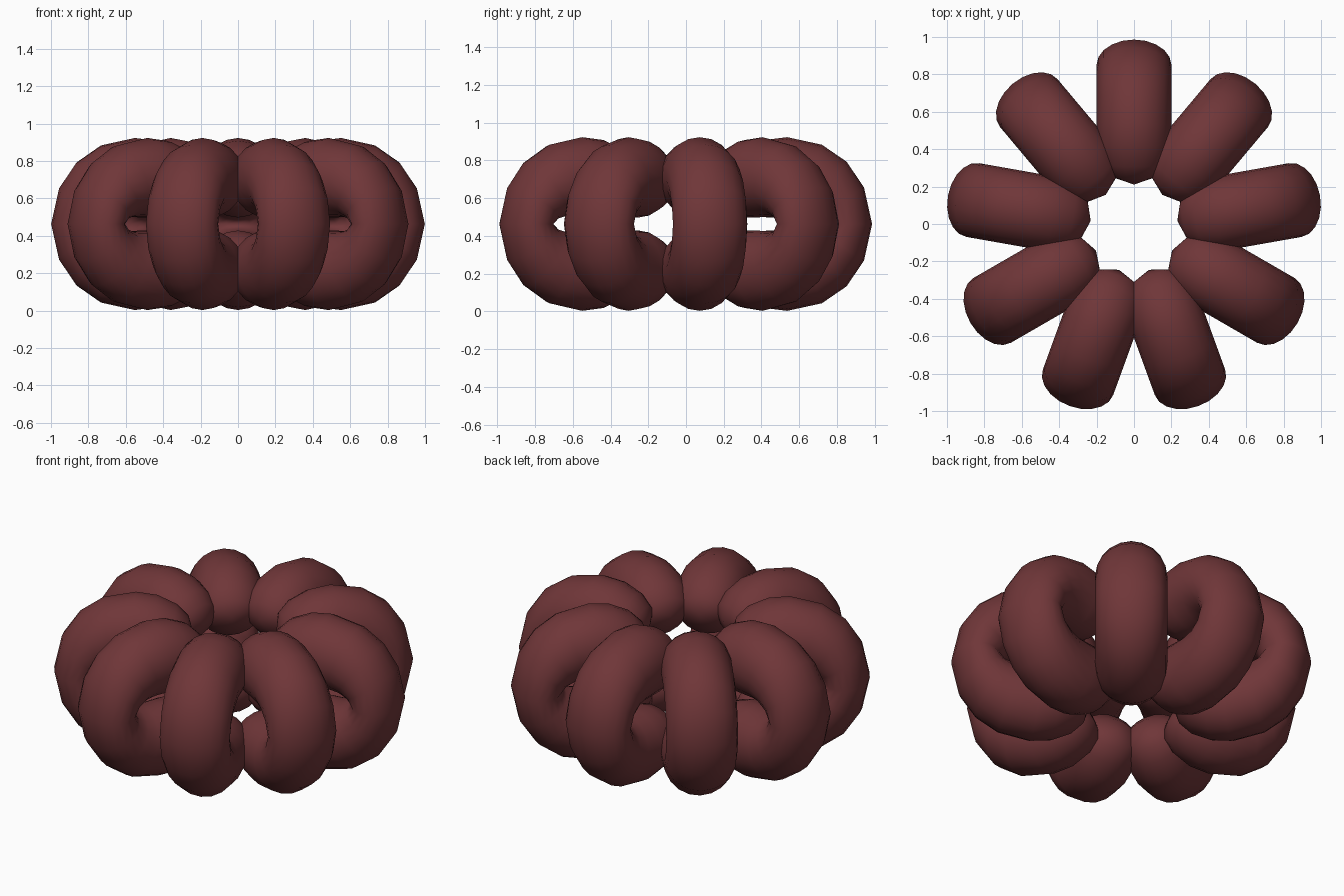
import bpy, bmesh, math

if "Cube" in bpy.data.objects:
    bpy.data.objects.remove(bpy.data.objects["Cube"])

mat = bpy.data.materials.new("dark_red")
mat.diffuse_color = (0.16, 0.037, 0.04, 1)
mat.use_nodes = True
mat.node_tree.nodes["Principled BSDF"].inputs["Base Color"].default_value = mat.diffuse_color

COUNT, SIDES, MID_Z, SHIFT_Y = 9, 20, 0.463, -0.024

# side profile of one loop: outer point, inner point, half width (upper half)
half = [((1.01, 0), (0.74, 0), 0.2),
        ((0.967, 0.194), (0.71, 0.025), 0.2),
        ((0.875, 0.33), (0.66, 0.04), 0.2),
        ((0.744, 0.42), (0.61, 0.04), 0.2),
        ((0.56, 0.46), (0.53, 0.035), 0.2),
        ((0.44, 0.445), (0.45, 0.035), 0.2),
        ((0.33, 0.395), (0.365, 0.065), 0.175),
        ((0.265, 0.33), (0.295, 0.13), 0.125)]
TIP = (0.235, 0.235)
lower = [((a[0], -a[1]), (b[0], -b[1]), w) for a, b, w in half[:0:-1]]
stations = lower + half


def build_loop(i):
    ang = math.pi / 2 + i * 2 * math.pi / COUNT
    c, s = math.cos(ang), math.sin(ang)
    bm = bmesh.new()

    def vert(r, side, z):
        return bm.verts.new((r * c - side * s, r * s + side * c + SHIFT_Y, z + MID_Z))

    # fat tube swept along the loop
    rings = []
    for a, b, w in stations:
        ring = []
        for k in range(SIDES):
            t = 2 * math.pi * k / SIDES
            f = (1 + math.cos(t)) / 2
            ring.append(vert(b[0] + (a[0] - b[0]) * f, w * math.sin(t),
                             b[1] + (a[1] - b[1]) * f))
        rings.append(ring)
    for p, q in zip(rings, rings[1:]):
        for k in range(SIDES):
            n = (k + 1) % SIDES
            bm.faces.new((p[k], p[n], q[n], q[k]))
    # rounded inner ends
    for ring, z in ((rings[0], -TIP[1]), (rings[-1], TIP[1])):
        tip = vert(TIP[0], 0, z)
        for k in range(SIDES):
            bm.faces.new((ring[k], ring[(k + 1) % SIDES], tip))
    bmesh.ops.recalc_face_normals(bm, faces=bm.faces)
    for f in bm.faces:
        f.smooth = True
    me = bpy.data.meshes.new("padded_loop")
    bm.to_mesh(me)
    bm.free()
    me.materials.append(mat)
    bpy.context.collection.objects.link(bpy.data.objects.new(f"padded_loop_{i + 1}", me))


for i in range(COUNT):
    build_loop(i)
